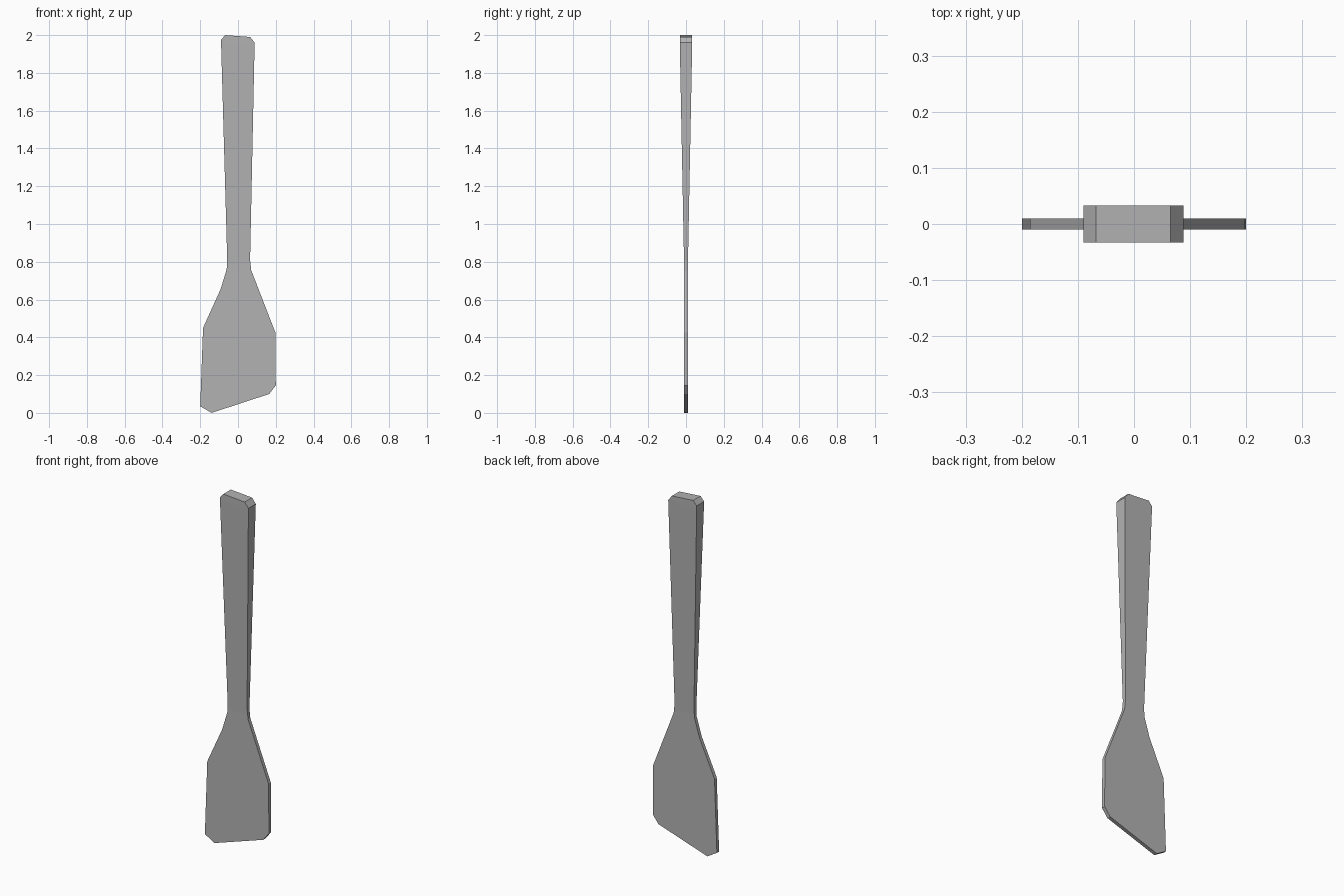
import bpy
import bmesh

cube = bpy.data.objects.get("Cube")
if cube:
    bpy.data.objects.remove(cube, do_unlink=True)

# One flat grey for the whole tool
grey = bpy.data.materials.new("Grey")
grey.use_nodes = True
colour = (0.45, 0.45, 0.45, 1)
grey.diffuse_color = colour
grey.node_tree.nodes["Principled BSDF"].inputs["Base Color"].default_value = colour

# Silhouette (x, z): handle end, right edge, slanted blade tip, left edge
outline = [
    (-0.068, 2.0), (0.065, 1.99), (0.088, 1.96),
    (0.064, 0.81), (0.07, 0.755), (0.198, 0.425),
    (0.2, 0.145), (0.165, 0.1), (-0.14, 0.0), (-0.2, 0.035),
    (-0.185, 0.45), (-0.092, 0.655), (-0.06, 0.76), (-0.057, 0.81),
    (-0.09, 1.975),
]


def half_thickness(z):
    """Thin, even blade; handle thickens steadily towards its end."""
    t = min(max((z - 0.78) / 1.18, 0), 1)
    return 0.01 + 0.023 * t


# Spatula body: front and back faces joined by side walls
bm = bmesh.new()
front = [bm.verts.new((x, -half_thickness(z), z)) for x, z in outline]
back = [bm.verts.new((x, half_thickness(z), z)) for x, z in outline]
bm.faces.new(front)
bm.faces.new(list(reversed(back)))
for i in range(len(outline)):
    j = (i + 1) % len(outline)
    bm.faces.new((front[i], back[i], back[j], front[j]))

# Split the broad faces where the blade meets the handle, so each stays flat
for height in (0.78, 1.96):
    bmesh.ops.bisect_plane(bm, geom=bm.verts[:] + bm.edges[:] + bm.faces[:],
                           plane_co=(0, 0, height), plane_no=(0, 0, 1))
for v in bm.verts:
    v.co.y = half_thickness(v.co.z) * (1 if v.co.y > 0 else -1)
bmesh.ops.recalc_face_normals(bm, faces=bm.faces)

mesh = bpy.data.meshes.new("spatula")
bm.to_mesh(mesh)
bm.free()
mesh.materials.append(grey)
spatula = bpy.data.objects.new("spatula", mesh)
bpy.context.collection.objects.link(spatula)
